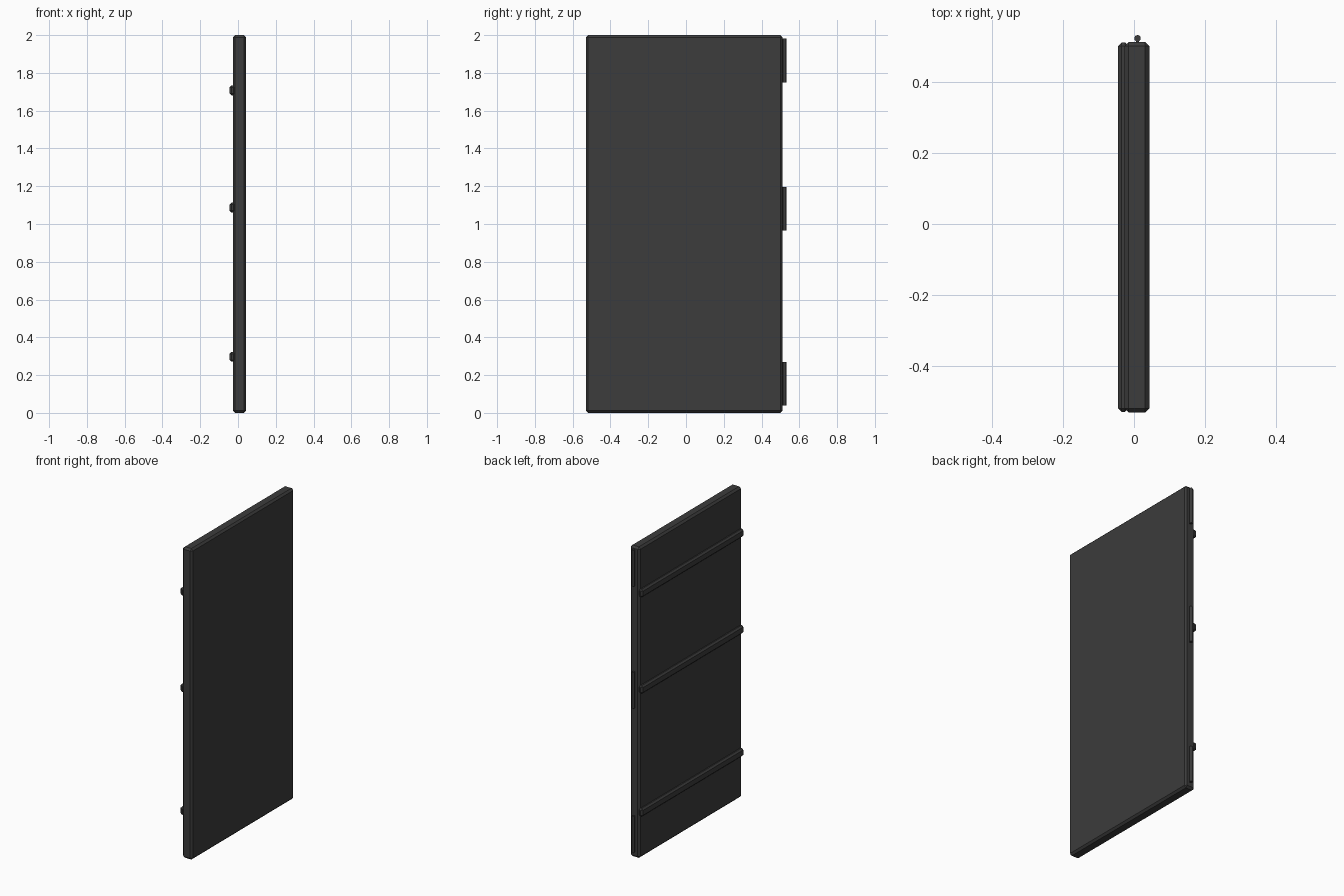
import bpy

if "Cube" in bpy.data.objects:
    bpy.data.objects.remove(bpy.data.objects["Cube"])

dark = bpy.data.materials.new("dark_metal")
dark.diffuse_color = (0.045, 0.045, 0.045, 1)
dark.use_nodes = True
dark.node_tree.nodes["Principled BSDF"].inputs["Base Color"].default_value = dark.diffuse_color


def box(name, lo, hi, bevel=0.0, segments=1):
    """Box between two corners, with optional bevelled edges."""
    bpy.ops.mesh.primitive_cube_add(size=1, location=[(a + b) / 2 for a, b in zip(lo, hi)])
    ob = bpy.context.object
    ob.name = name
    ob.scale = [b - a for a, b in zip(lo, hi)]
    bpy.ops.object.transform_apply(location=False, rotation=False, scale=True)
    ob.data.materials.append(dark)
    if bevel:
        mod = ob.modifiers.new("bevel", 'BEVEL')
        mod.width = bevel
        mod.segments = segments
    return ob


# Door slab with chamfered edges
box("door_panel", (-0.027, -0.53, 0), (0.043, 0.512, 2), 0.012)

# Horizontal battens on the back of the slab
for i, z in enumerate((0.297, 1.087, 1.707)):
    box(f"batten_{i + 1}", (-0.045, -0.528, z - 0.026), (-0.015, 0.51, z + 0.026), 0.01)

# Hinges: round barrel joined to the slab edge by a thin leaf
for i, z in enumerate((0.154, 1.081, 1.866)):
    bpy.ops.mesh.primitive_cylinder_add(vertices=16, radius=0.009, depth=0.232,
                                        location=(0.01, 0.522, z))
    barrel = bpy.context.object
    barrel.name = f"hinge_barrel_{i + 1}"
    barrel.data.materials.append(dark)
    bpy.ops.object.shade_smooth_by_angle()
    box(f"hinge_leaf_{i + 1}", (0.006, 0.5, z - 0.116), (0.014, 0.52, z + 0.116))
